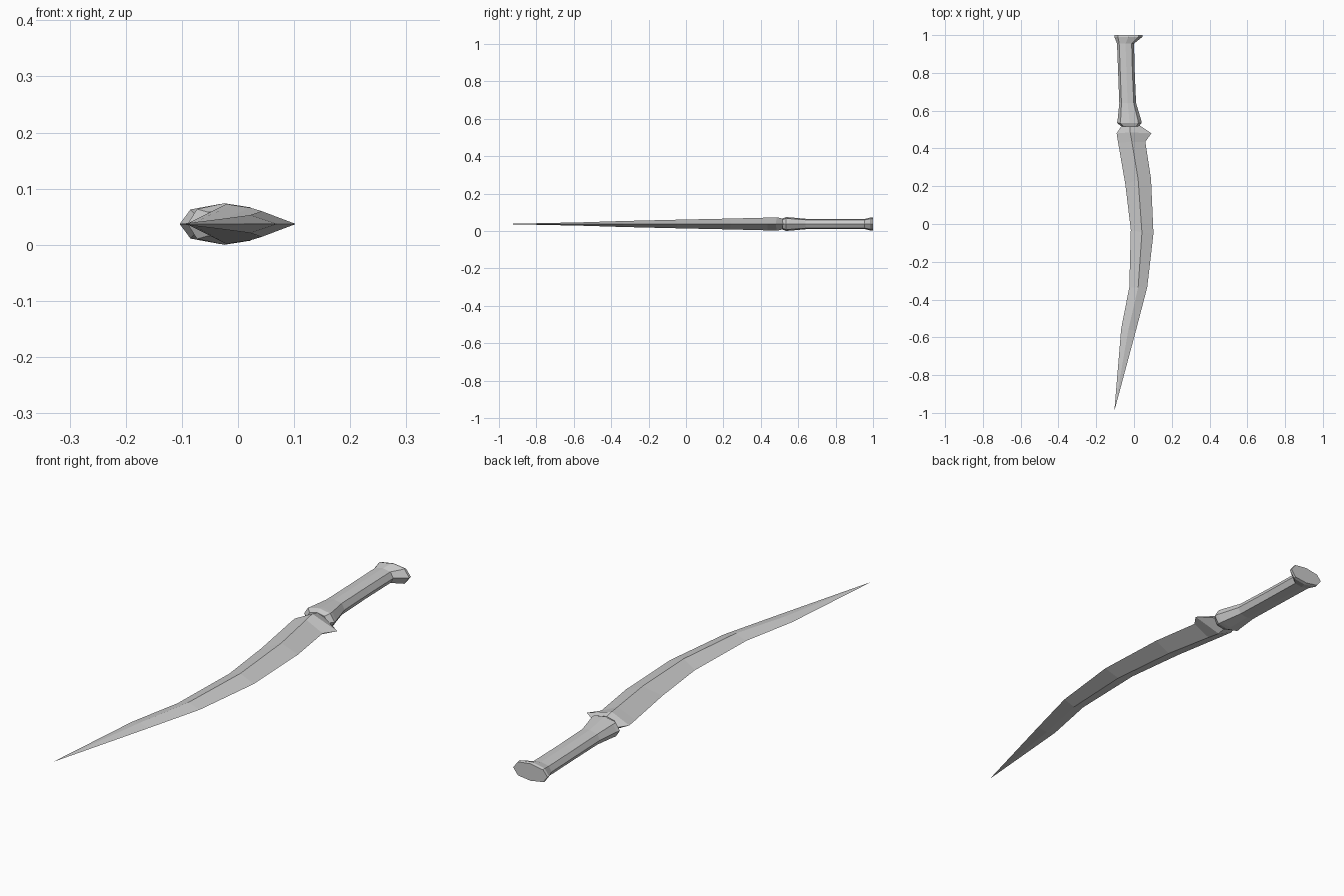
import bpy, bmesh

if "Cube" in bpy.data.objects:
    bpy.data.objects.remove(bpy.data.objects["Cube"])

ZC = 0.037  # height of the flat centre plane


def loft(name, rings, tip=None):
    """Skin equal-length rings of points; cap the ends or close onto a tip."""
    bm = bmesh.new()
    loops = [[bm.verts.new(p) for p in ring] for ring in rings]
    n = len(loops[0])
    for a, b in zip(loops, loops[1:]):
        for i in range(n):
            j = (i + 1) % n
            bm.faces.new((a[i], a[j], b[j], b[i]))
    bm.faces.new(loops[0])
    if tip:
        t = bm.verts.new(tip)
        for i in range(n):
            bm.faces.new((loops[-1][i], loops[-1][(i + 1) % n], t))
    else:
        bm.faces.new(loops[-1])
    bmesh.ops.recalc_face_normals(bm, faces=bm.faces)
    me = bpy.data.meshes.new(name)
    bm.to_mesh(me)
    bm.free()
    ob = bpy.data.objects.new(name, me)
    bpy.context.collection.objects.link(ob)
    return ob


# Blade: diamond sections (left edge, ridge, right edge as x,y; half thickness)
stations = [
    ((-0.062, 0.525), (-0.02, 0.525), (0.025, 0.525), 0.027),
    ((-0.092, 0.48), (-0.02, 0.485), (0.092, 0.48), 0.036),   # spur
    ((-0.084, 0.43), (-0.011, 0.435), (0.06, 0.435), 0.034),
    ((-0.046, 0.21), (0.022, 0.235), (0.09, 0.24), 0.029),
    ((-0.017, -0.03), (0.042, -0.045), (0.103, -0.05), 0.023),
    ((-0.025, -0.335), (0.022, -0.335), (0.07, -0.335), 0.016),
    ((-0.068, -0.555), (-0.03, -0.56), (0.01, -0.565), 0.009),
]
blade = [[(*l, ZC), (*m, ZC + h), (*r, ZC), (*m, ZC - h)]
         for l, m, r, h in stations]
loft("blade", blade, tip=(-0.104, -0.99, ZC))

# Handle: eight-sided sections (y, left x, right x, half thickness)
OCT = [(-1, 0), (-0.74, 0.72), (0, 1), (0.72, 0.8),
       (1, 0), (0.72, -0.8), (0, -1), (-0.74, -0.72)]
sections = [
    (0.515, -0.064, 0.024, 0.029),
    (0.535, -0.09, 0.041, 0.037),   # collar
    (0.55, -0.087, 0.038, 0.036),
    (0.64, -0.078, 0.011, 0.028),
    (0.80, -0.084, 0.004, 0.027),
    (0.955, -0.09, 0.0, 0.027),
    (0.99, -0.104, 0.044, 0.036),   # flared pommel
    (1.0, -0.104, 0.044, 0.033),
]
handle = []
for y, xl, xr, h in sections:
    c, w = (xl + xr) / 2, (xr - xl) / 2
    handle.append([(c + w * u, y, ZC + h * v) for u, v in OCT])
loft("handle", handle)
